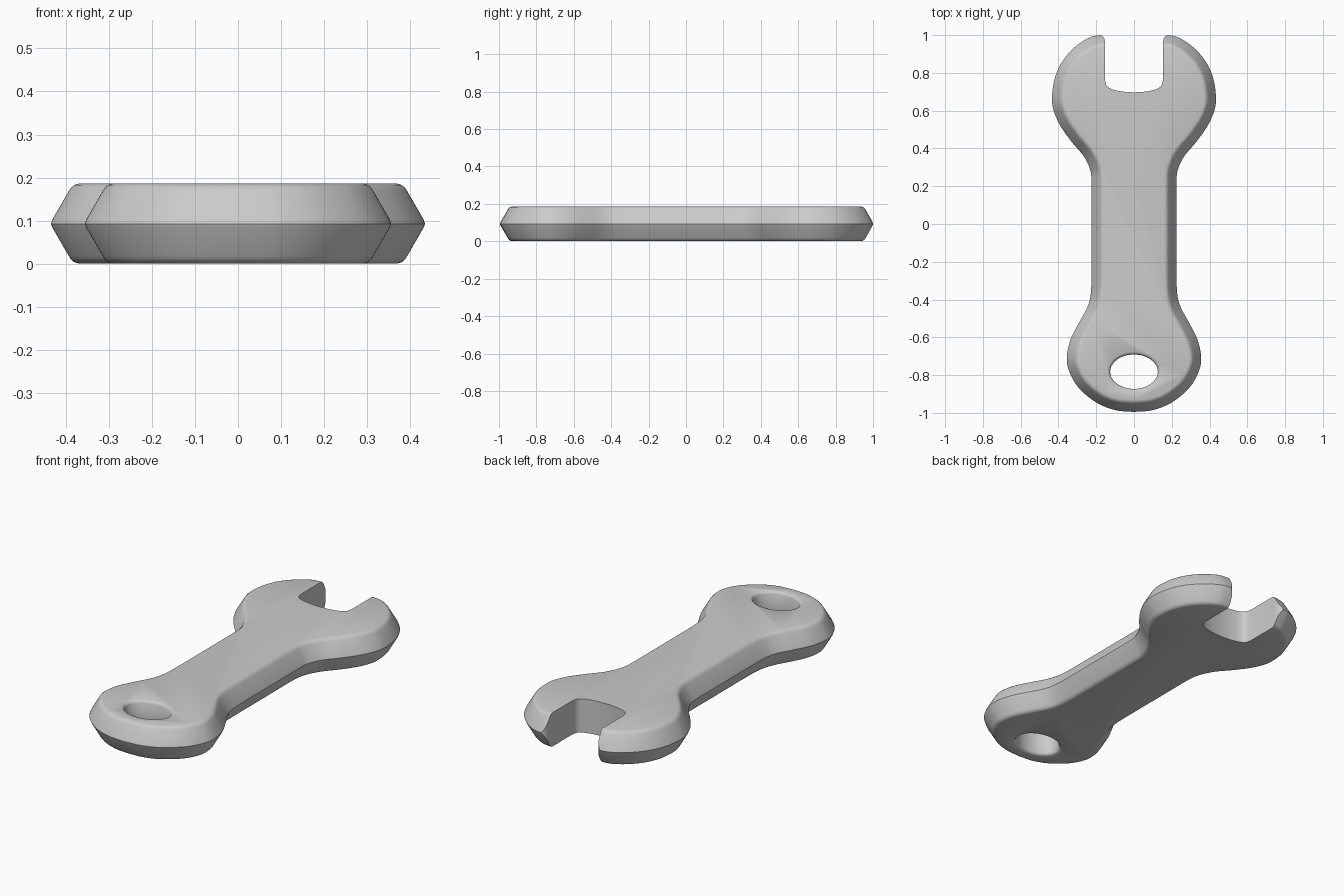
import bpy, bmesh, math
from mathutils import Vector

if "Cube" in bpy.data.objects:
    bpy.data.objects.remove(bpy.data.objects["Cube"])

steel = bpy.data.materials.new("steel grey")
steel.diffuse_color = (0.6, 0.6, 0.6, 1)
steel.use_nodes = True
steel.node_tree.nodes["Principled BSDF"].inputs["Base Color"].default_value = steel.diffuse_color


def smooth_curve(pts, steps=5):
    """Catmull-Rom curve through an open list of 2D points."""
    p = [Vector(q) for q in pts]
    p = [2 * p[0] - p[1]] + p + [2 * p[-1] - p[-2]]
    out = []
    for a, b, c, d in zip(p, p[1:], p[2:], p[3:]):
        for i in range(steps):
            t = i / steps
            out.append(0.5 * (2 * b + (c - a) * t + (2 * a - 5 * b + 4 * c - d) * t * t
                              + (3 * b - a - 3 * c + d) * t ** 3))
    return out + [p[-2]]


def mirrored(half):
    """Close a right-hand half outline whose ends lie on x = 0."""
    return half + [Vector((-q.x, q.y)) for q in reversed(half[1:-1])]


def loft(name, outline, levels):
    """Stack the counter-clockwise outline at each (z, inset) and cap both ends."""
    n = len(outline)
    normals = []
    for i in range(n):
        t = (outline[(i + 1) % n] - outline[i - 1]).normalized()
        normals.append(Vector((t.y, -t.x)))
    bm = bmesh.new()
    rings = [[bm.verts.new((*(q - m * inset), z)) for q, m in zip(outline, normals)]
             for z, inset in levels]
    for low, high in zip(rings, rings[1:]):
        for i in range(n):
            j = (i + 1) % n
            bm.faces.new((low[i], low[j], high[j], high[i]))
    bm.faces.new(rings[0][::-1])
    bm.faces.new(rings[-1])
    bmesh.ops.recalc_face_normals(bm, faces=bm.faces)
    mesh = bpy.data.meshes.new(name)
    bm.to_mesh(mesh)
    bm.free()
    mesh.materials.append(steel)
    obj = bpy.data.objects.new(name, mesh)
    bpy.context.collection.objects.link(obj)
    return obj


# Body: ring end, straight handle and rounded head
half = smooth_curve([
    (0, -.995), (.1, -.985), (.2, -.945), (.295, -.865), (.345, -.775), (.355, -.70),
    (.335, -.61), (.29, -.52), (.247, -.44), (.229, -.37), (.225, -.25), (.225, 0),
    (.225, .22), (.233, .29), (.267, .36), (.33, .435), (.39, .52), (.425, .60),
    (.434, .67), (.42, .77), (.38, .86), (.315, .935), (.24, .985), (.18, 1.0),
    (.1, 1.003), (0, 1.003)])
Z0, Z1 = 0.001, 0.186
edge = [(0, .064), (.003, .054), (.010, .046), (.018, .041), (.082, .004), (.092, 0)]
body_levels = [(Z0 + z, d) for z, d in edge] + [(Z1 - z, d) for z, d in edge[-2::-1]]
wrench = loft("wrench_body", mirrored(half), body_levels)

# Jaw opening with rounded floor corners and eased tips
jaw_half = smooth_curve([(0, .697), (.06, .701), (.115, .713), (.145, .733), (.154, .765)], 4)
jaw_half += [Vector(q) for q in [(.154, .965), (.157, .980), (.165, .992), (.182, 1.004),
                                 (.2, 1.03), (0, 1.03)]]
jaw = loft("jaw_cutter", mirrored(jaw_half), [(-.1, 0), (.3, 0)])

# Hanging hole, flared softly at both rims
oval = [Vector((.126 * math.cos(a), -.782 + .091 * math.sin(a)))
        for a in (math.tau * i / 64 for i in range(64))]
rim = [(-.02, -.02), (Z0, -.014), (Z0 + .004, -.006), (Z0 + .014, 0)]
hole = loft("hole_cutter", oval, rim + [(Z0 + Z1 - z, d) for z, d in rim[::-1]])

for cutter in (jaw, hole):
    mod = wrench.modifiers.new(cutter.name, "BOOLEAN")
    mod.operation = "DIFFERENCE"
    mod.solver = "EXACT"
    mod.object = cutter
    bpy.context.view_layer.objects.active = wrench
    bpy.ops.object.modifier_apply(modifier=mod.name)
    bpy.data.objects.remove(cutter)

# Smooth shading with the jaw corners kept crisp
bpy.ops.object.select_all(action="DESELECT")
wrench.select_set(True)
bpy.context.view_layer.objects.active = wrench
bpy.ops.object.shade_smooth_by_angle(angle=math.radians(40))
